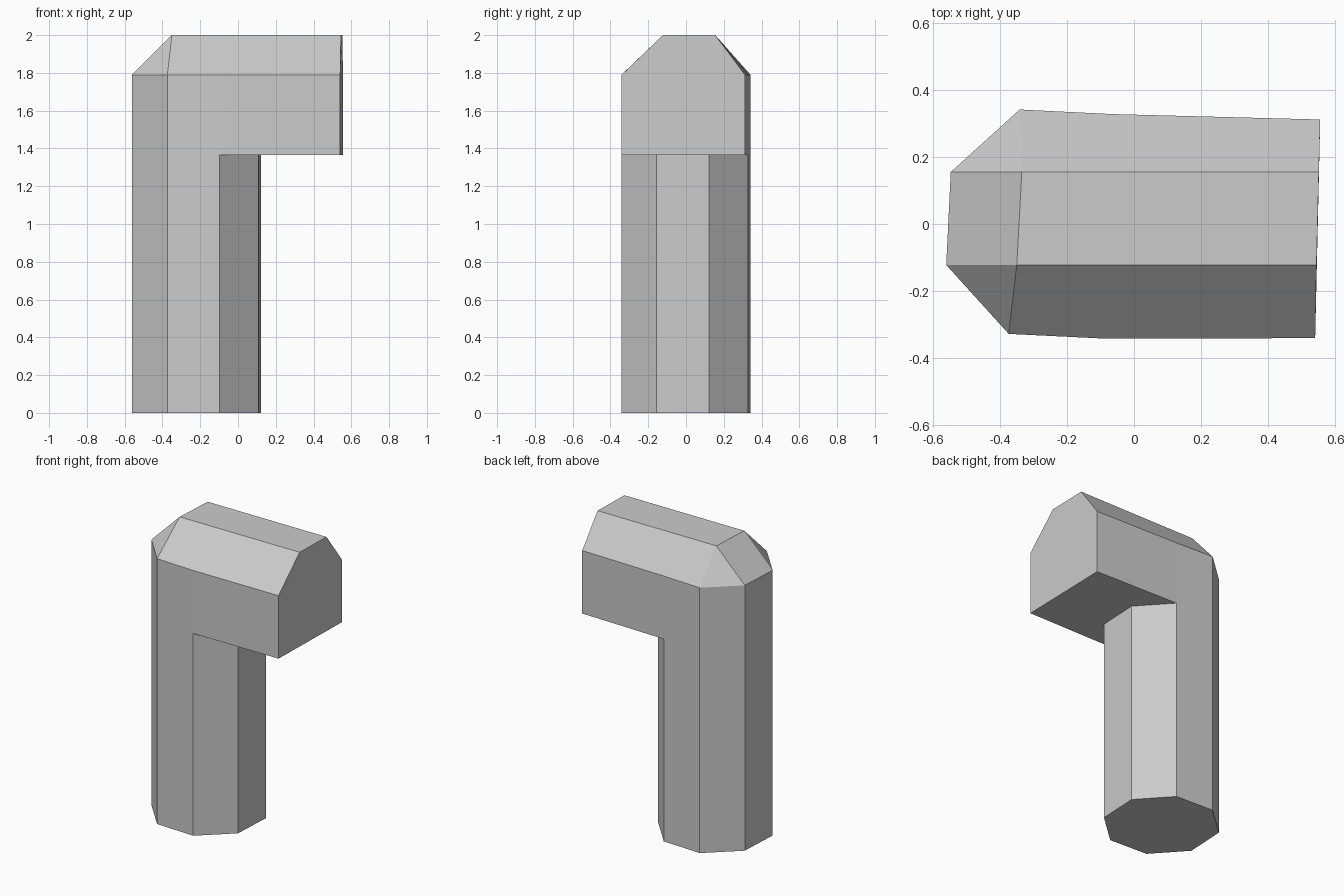
import bpy, bmesh
from math import cos, sin, radians

cube = bpy.data.objects.get("Cube")
if cube:
    bpy.data.objects.remove(cube, do_unlink=True)

# One plain grey
grey = bpy.data.materials.new("plain_grey")
grey.use_nodes = True
colour = (0.6, 0.6, 0.6, 1)
grey.diffuse_color = colour
grey.node_tree.nodes["Principled BSDF"].inputs["Base Color"].default_value = colour

UNDERSIDE, SHOULDER, TOP = 1.365, 1.79, 2.0
RADIUS, TWIST, CENTRE_X = 0.363, 19.7, -0.219

# Octagon counter-clockwise from the vertex nearest +x
octagon = []
for i in range(8):
    a = radians(TWIST + 45 * i)
    octagon.append((CENTRE_X + RADIUS * cos(a), RADIUS * sin(a)))

# Footprint of the bent head: six column corners, then the open end
end = [(0.541, -0.341), (0.556, 0.312)]
footprint = octagon[1:7] + end

bm = bmesh.new()


def ring(points, z):
    return [bm.verts.new((x, y, z)) for x, y in points]


def wall(lower, upper, sides):
    n = len(lower)
    for i in sides:
        j = (i + 1) % n
        bm.faces.new((lower[i], lower[j], upper[j], upper[i]))


# Column
foot = ring(octagon, 0)
neck = ring(octagon, UNDERSIDE)
bm.faces.new(foot[::-1])
wall(foot, neck, range(8))

# Head walls share the column's outer corners; the end wall joins the gable
low_end = ring(end, UNDERSIDE)
low = neck[1:7] + low_end
shoulder = ring(footprint, SHOULDER)
wall(low, shoulder, (0, 1, 2, 3, 4, 5, 7))
bm.faces.new([neck[1], neck[0], neck[7], neck[6]][::-1] + [low_end[1], low_end[0]])

# Chamfered roof
ridge = ring([(-0.335, 0.155), (-0.35, -0.122), (0.545, -0.122), (0.552, 0.155)], TOP)
back_in, front_in, front_out, back_out = ridge
s = shoulder
bm.faces.new(ridge)
bm.faces.new((s[2], s[3], front_in, back_in))
bm.faces.new((s[1], s[2], back_in))
bm.faces.new((s[3], s[4], front_in))
bm.faces.new((s[4], s[5], s[6], front_out, front_in))
bm.faces.new((s[7], s[0], s[1], back_in, back_out))
bm.faces.new((low[6], low[7], s[7], back_out, front_out, s[6]))

bmesh.ops.recalc_face_normals(bm, faces=bm.faces)
mesh = bpy.data.meshes.new("bent_octagonal_bar")
bm.to_mesh(mesh)
bm.free()
mesh.materials.append(grey)
bar = bpy.data.objects.new("bent_octagonal_bar", mesh)
bpy.context.scene.collection.objects.link(bar)
